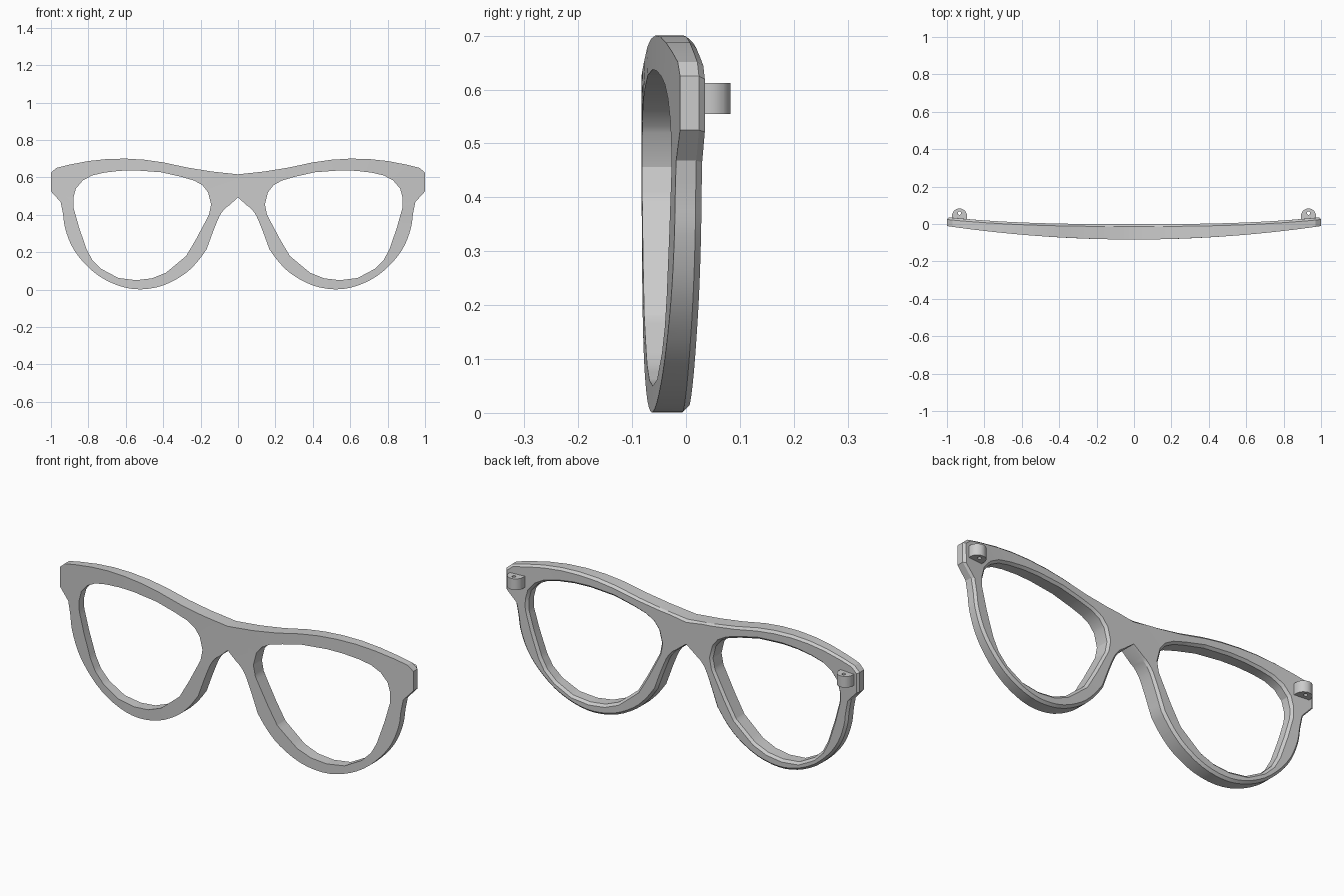
import bpy, bmesh, math
from mathutils import Vector

if "Cube" in bpy.data.objects:
    bpy.data.objects.remove(bpy.data.objects["Cube"])


def front_y(x):
    return -0.083 + 0.072 * x * x


def back_y(x):
    return -0.001 + 0.037 * abs(x) ** 2.7


def spline(pts):
    # Catmull-Rom: adds two points in each span of an open run
    out = []
    for i in range(len(pts) - 1):
        p = [Vector(pts[max(0, min(len(pts) - 1, i + k))]) for k in (-1, 0, 1, 2)]
        for t in (0, 1 / 3, 2 / 3):
            out.append(0.5 * (2 * p[1] + (p[2] - p[0]) * t
                       + (2 * p[0] - 5 * p[1] + 4 * p[2] - p[3]) * t * t
                       + (3 * p[1] - p[0] - 3 * p[2] + p[3]) * t ** 3))
    return out + [Vector(pts[-1])]


def hit(poly, c, a):
    # farthest crossing of a ray from c with a closed polygon
    d, best = Vector((math.cos(a), math.sin(a))), 0
    for i, p in enumerate(poly):
        p, q = Vector(p) - c, Vector(poly[(i + 1) % len(poly)]) - c
        e = q - p
        den = d.cross(e)
        if abs(den) < 1e-9:
            continue
        t, s = p.cross(e) / den, p.cross(d) / den
        if t > best and -1e-5 <= s <= 1 + 1e-5:
            best = t
    return c + d * best


def ring(outer, inner, c):
    # matched outer / inner points all the way round a hole
    angles = []
    for poly in (outer, inner):
        for p in poly:
            v = Vector(p) - c
            a = math.atan2(v.y, v.x)
            if all(abs(a - b) > 0.012 for b in angles):
                angles.append(a)
    return [(hit(outer, c, a), hit(inner, c, a)) for a in sorted(angles)]


def build(name, sections, skip=lambda p, q: False, skip_cols=()):
    # sections: one closed cross-section per station round the hole
    bm = bmesh.new()
    rows = [[bm.verts.new(v) for v in s] for s in sections]
    n = len(rows[0])
    for i, r in enumerate(rows):
        s = rows[(i + 1) % len(rows)]
        for k in range(n):
            if k in skip_cols and skip(r[k].co, s[k].co):
                continue
            bm.faces.new((r[k], s[k], s[(k + 1) % n], r[(k + 1) % n]))
    bmesh.ops.recalc_face_normals(bm, faces=bm.faces)
    # make sure the half shell faces outward: front faces look to -y
    mesh = bpy.data.meshes.new(name)
    bm.to_mesh(mesh)
    bm.free()
    ob = bpy.data.objects.new(name, mesh)
    bpy.context.collection.objects.link(ob)
    m = ob.modifiers.new("Mirror", 'MIRROR')
    m.merge_threshold = 0.0005
    bpy.ops.object.select_all(action='DESELECT')
    ob.select_set(True)
    bpy.context.view_layer.objects.active = ob
    bpy.ops.object.modifier_apply(modifier="Mirror")
    bm = bmesh.new()
    bm.from_mesh(mesh)
    bmesh.ops.recalc_face_normals(bm, faces=bm.faces)
    bm.to_mesh(mesh)
    bm.free()
    bpy.ops.object.shade_smooth_by_angle(angle=math.radians(25))
    return ob


# Half outline of the frame front (x, z)
brow = [(0, .616), (.14, .631), (.27, .652), (.40, .680), (.50, .694), (.60, .70),
        (.70, .698), (.80, .687), (.90, .668), (.97, .651), (1, .625), (1, .525)]
rim = spline([(.948, .468), (.935, .40), (.925, .33), (.89, .235), (.83, .15),
              (.74, .07), (.63, .018), (.52, .001), (.40, .022), (.29, .08),
              (.22, .145), (.168, .215)])
nose = spline([(.135, .305), (.10, .39), (.07, .432), (.035, .456), (0, .462)])
outer = brow + rim + nose

# Lens opening
lens = [(.545, .637), (.63, .635), (.715, .625), (.78, .61), (.83, .583), (.867, .54),
        (.88, .49), (.88, .44), (.85, .333), (.81, .216), (.78, .16), (.73, .11),
        (.64, .062), (.545, .05), (.46, .06), (.385, .09), (.277, .18), (.224, .27),
        (.155, .40), (.144, .456), (.16, .52), (.19, .558), (.235, .583), (.304, .603), (.41, .627)]

centre = Vector((.52, .36))
B = 0.012  # softened rear edge
sections = []
for o, i in ring(outer, lens, centre):
    d = (o - i).normalized()
    if o.x < 1e-4:
        o.x = 0
        ob = Vector((0, min(max(o.y, .462 + B), .616 - B)))
    else:
        ob = o - d * B
        ob.x = max(ob.x, 0)
    ib = i + d * B
    sections.append([(o.x, front_y(o.x), o.y),
                     (o.x, back_y(o.x) - B, o.y),
                     (ob.x, back_y(ob.x), ob.y),
                     (ib.x, back_y(ib.x), ib.y),
                     (i.x, back_y(i.x) - B, i.y),
                     (i.x, front_y(i.x), i.y)])
# the centre line stays open so the two halves join
build("frame_front", sections,
      lambda p, q: abs(p.x) < 1e-4 and abs(q.x) < 1e-4, (0, 1))

# Hinge lugs with a pin hole
hx, hy, r = .933, .043, .04
arc = [(hx + r * math.cos(math.pi * k / 16), hy + r * math.sin(math.pi * k / 16)) for k in range(17)]
lug = arc + [(hx - r, .015), (hx + r, .015)]
pin = Vector((hx, .058))
hole = [(pin.x + .009 * math.cos(math.tau * k / 16), pin.y + .009 * math.sin(math.tau * k / 16)) for k in range(16)]
build("hinge_lugs", [[(o.x, o.y, .555), (o.x, o.y, .612), (i.x, i.y, .612), (i.x, i.y, .555)]
                     for o, i in ring(lug, hole, pin)])
